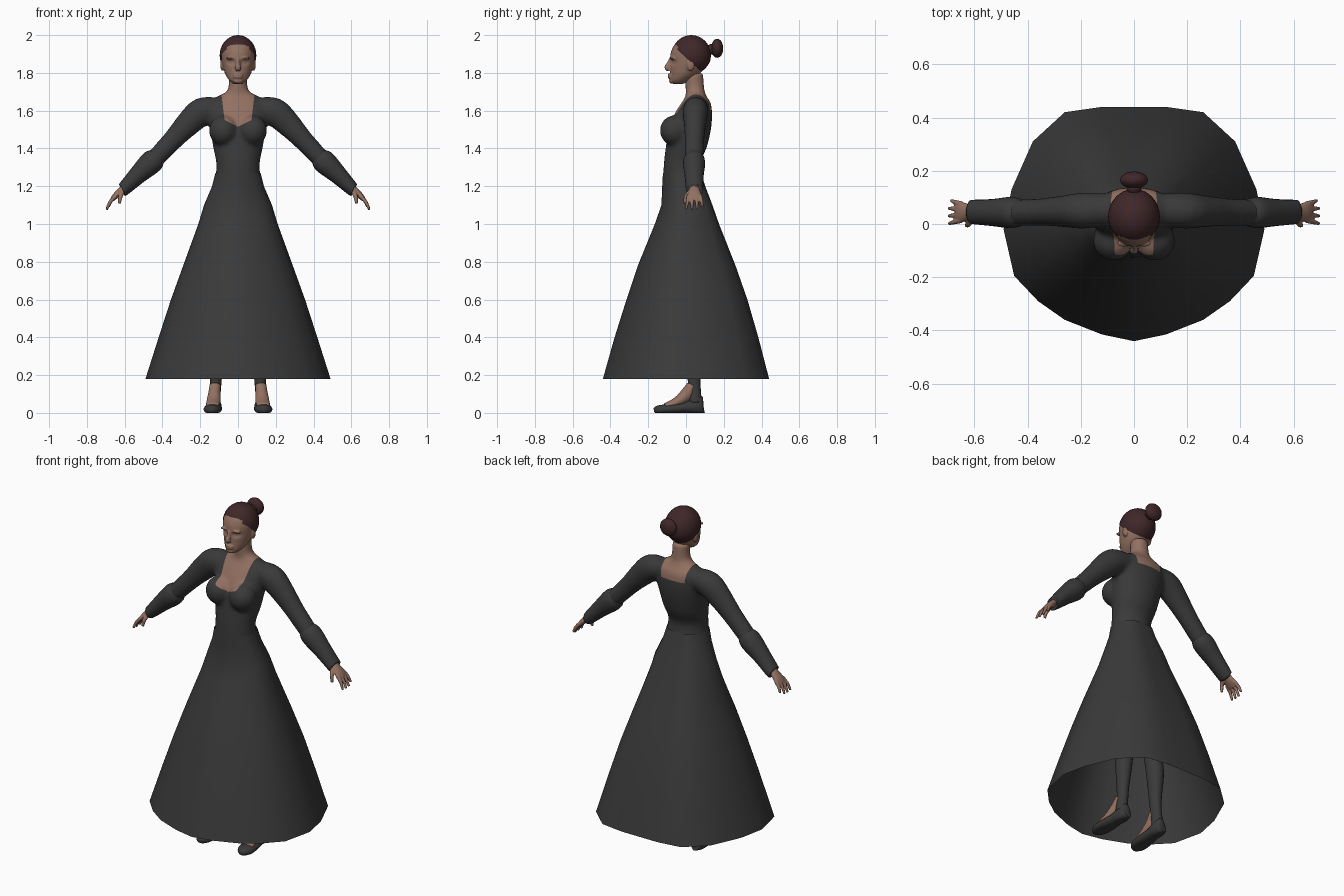
import bpy, bmesh, math
from mathutils import Vector, Matrix

cube = bpy.data.objects.get("Cube")
if cube:
    bpy.data.objects.remove(cube)


def material(name, colour):
    m = bpy.data.materials.new(name)
    m.use_nodes = True
    m.diffuse_color = (*colour, 1)
    m.node_tree.nodes["Principled BSDF"].inputs["Base Color"].default_value = (*colour, 1)
    return m


CLOTH = material("charcoal cloth", (0.042, 0.042, 0.042))
SKIN = material("skin", (0.29, 0.165, 0.12))
HAIR = material("dark brown hair", (0.05, 0.02, 0.022))
UP, BACK = Vector((0, 0, 1)), Vector((0, 1, 0))


def smooth_path(rows, steps):
    """Catmull-Rom interpolation of rows of numbers."""
    out = []
    for i in range(len(rows) - 1):
        a, b, c, d = (Vector(rows[min(max(i + k, 0), len(rows) - 1)]) for k in (-1, 0, 1, 2))
        for s in range(steps):
            t = s / steps
            out.append(b + (c - a) * t / 2 + (2 * a - 5 * b + 4 * c - d) * t * t / 2
                       + (3 * b - a - 3 * c + d) * t ** 3 / 2)
    return out + [Vector(rows[-1])]


def sweep(bm, rows, side=BACK, axis=None, seg=20, steps=4, caps=True):
    """Elliptical tube; each row is x, y, z, radius along side, radius across."""
    path = smooth_path(rows, steps)
    rings = []
    for i, p in enumerate(path):
        a, b = path[max(i - 1, 0)], path[min(i + 1, len(path) - 1)]
        t = (axis or Vector(b[:3]) - Vector(a[:3])).normalized()
        u = (side - t * side.dot(t)).normalized()
        v = t.cross(u)
        rings.append([bm.verts.new(Vector(p[:3]) + u * p[3] * math.cos(q) + v * p[4] * math.sin(q))
                      for q in (math.tau * k / seg for k in range(seg))])
    bridge(bm, rings)
    if caps:
        bm.faces.new(rings[0][::-1])
        bm.faces.new(rings[-1])


def bridge(bm, rings):
    for lo, hi in zip(rings, rings[1:]):
        for k in range(len(lo)):
            j = (k + 1) % len(lo)
            bm.faces.new((lo[k], lo[j], hi[j], hi[k]))


def ball(bm, centre, radii, tilt=0):
    m = Matrix.Translation(centre) @ Matrix.Rotation(tilt, 4, "X") @ Matrix.Diagonal((*radii, 1))
    bmesh.ops.create_uvsphere(bm, u_segments=32, v_segments=20, radius=1, matrix=m)


def finish(name, bm, mats, mirror=False):
    bmesh.ops.recalc_face_normals(bm, faces=bm.faces)
    me = bpy.data.meshes.new(name)
    for f in bm.faces:
        f.smooth = True
    bm.to_mesh(me)
    bm.free()
    for m in mats:
        me.materials.append(m)
    ob = bpy.data.objects.new(name, me)
    bpy.context.collection.objects.link(ob)
    if mirror:
        ob.modifiers.new("mirror", "MIRROR").use_mirror_merge = False
    return ob


def fuse(bm, voxel, rounds):
    """Merge overlapping closed parts into one smooth skin."""
    ob = finish("fusing", bm, [])
    r = ob.modifiers.new("remesh", "REMESH")
    r.mode, r.voxel_size = "VOXEL", voxel
    s = ob.modifiers.new("smooth", "SMOOTH")
    s.factor, s.iterations = 0.5, rounds
    out = bmesh.new()
    out.from_object(ob, bpy.context.evaluated_depsgraph_get())
    me = ob.data
    bpy.data.objects.remove(ob)
    bpy.data.meshes.remove(me)
    return out


def cut(bm, point, normal, **kw):
    bmesh.ops.bisect_plane(bm, geom=bm.verts[:] + bm.edges[:] + bm.faces[:],
                           plane_co=point, plane_no=normal, **kw)


# Bodice: torso, bust, neck and upper sleeves in one skin
bm = bmesh.new()
torso = [(1.17, -.01, .112, .135), (1.23, -.018, .104, .122), (1.32, -.022, .095, .115),
         (1.4, 0, .108, .13), (1.5, .02, .112, .148), (1.58, .038, .1, .165),
         (1.64, .053, .078, .16), (1.675, .053, .056, .11), (1.71, .048, .05, .055),
         (1.8, .042, .049, .049)]
sweep(bm, [(0, y, z, a, b) for z, y, a, b in torso], axis=UP, seg=40)
for s in (1, -1):
    ball(bm, (s * .078, -.062, 1.495), (.076, .076, .08))
    sweep(bm, [(s * .1, .055, 1.615, .06, .055), (s * .19, .05, 1.595, .068, .075),
               (s * .26, .048, 1.535, .06, .068), (s * .34, .045, 1.45, .052, .055),
               (s * .42, .043, 1.365, .05, .05), (s * .48, .043, 1.305, .045, .045)])
bm = fuse(bm, .011, 6)
for s in (1, -1):
    cut(bm, (s * .07, 0, 1.54), (s, 0, -.12))
    cut(bm, (0, 0, 1.515), (-s * .5, 0, 1))
cut(bm, (0, 0, 1.6), UP)
cut(bm, (0, .05, 0), BACK)
for f in bm.faces:
    c = f.calc_center_median()
    low = 1.515 + .5 * abs(c.x) if c.y < .05 else 1.6
    f.material_index = int(c.z > low and abs(c.x) < .07 + .12 * (c.z - 1.54))
finish("bodice", bm, [CLOTH, SKIN])

# Skirt: open cone whose hem is a faceted oval
half_hem = [(0, -.44), (.12, -.415), (.26, -.36), (.36, -.29), (.45, -.195), (.49, -.02),
            (.46, .13), (.38, .31), (.26, .42), (.12, .44), (0, .44)]
hem = half_hem + [(-x, y) for x, y in half_hem[-2:0:-1]]
drop = [(.18, .49, -.44, .44), (.4, .42, -.378, .383), (.6, .355, -.315, .325),
        (.78, .29, -.255, .262), (1, .21, -.165, .175), (1.1, .18, -.13, .14),
        (1.2, .137, -.126, .102), (1.27, .12, -.122, .08)]
bm = bmesh.new()
bridge(bm, [[bm.verts.new((x * w / .49, (f + b) / 2 + y * (b - f) / .88, z)) for x, y in hem]
            for z, w, f, b in drop])
finish("skirt", bm, [CLOTH])

# Flared lower sleeves
bm = bmesh.new()
sweep(bm, [(.425, .043, 1.36, .046, .046), (.445, .043, 1.34, .056, .06),
           (.475, .043, 1.312, .058, .06), (.53, .043, 1.26, .051, .049),
           (.6, .045, 1.19, .046, .037), (.612, .045, 1.18, .044, .034)])
finish("lower_sleeves", bm, [CLOTH], True)

# Hands with four fingers and a thumb
bm = bmesh.new()
sweep(bm, [(.58, .045, 1.21, .026, .022), (.615, .045, 1.18, .028, .02),
           (.645, .045, 1.152, .038, .017), (.665, .045, 1.13, .036, .012)])
for k in range(4):
    y, reach = .013 + .021 * k, (.96, 1, .97, .8)[k]
    spread = (k - 1.5) * .008
    sweep(bm, [(.648, y, 1.148, .01, .011), (.648 + .03 * reach, y + spread / 2, 1.148 - .033 * reach, .009, .01),
               (.648 + .048 * reach, y + spread, 1.148 - .073 * reach, .006, .007)], seg=10)
sweep(bm, [(.61, .025, 1.175, .013, .013), (.622, 0, 1.145, .011, .012),
           (.628, -.006, 1.108, .007, .008)], seg=10)
finish("hands", fuse(bm, .0045, 2), [SKIN], True)

# Head: skull and jaw loft with nose, lips, brow and ears
bm = bmesh.new()
skull = [(1.742, -.07, -.015, .025), (1.76, -.085, .02, .046), (1.79, -.084, .065, .066),
         (1.83, -.083, .1, .079), (1.87, -.084, .12, .086), (1.91, -.08, .125, .088),
         (1.95, -.06, .115, .08), (1.98, -.02, .08, .045)]
sweep(bm, [(0, (f + b) / 2, z, (b - f) / 2, w) for z, f, b, w in skull], axis=UP, seg=36)
sweep(bm, [(0, -.075, 1.878, .012, .01), (0, -.088, 1.85, .014, .011),
           (0, -.1, 1.828, .015, .016), (0, -.09, 1.815, .01, .014)], seg=14)
for z in (1.79, 1.778):
    ball(bm, (0, -.083, z), (.027, .014, .0075))
ball(bm, (0, -.074, 1.757), (.025, .016, .014))
for s in (1, -1):
    ball(bm, (s * .037, -.073, 1.878), (.028, .013, .008))
    ball(bm, (s * .082, .025, 1.842), (.012, .02, .032))
bm = fuse(bm, .005, 3)
for v in bm.verts:
    # Eye sockets, with the eyelids bulging inside them
    if v.co.y < -.03:
        d = Vector((abs(v.co.x) - .036, (v.co.z - 1.857) * 1.5))
        v.co.y += .014 * math.exp(-d.length_squared / .0004) - .007 * math.exp(-d.length_squared / .0001)
finish("head", bm, [SKIN])

# Swept-back hair with a slanted hairline, and a bun
bm = bmesh.new()
ball(bm, (0, .028, 1.893), (.097, .104, .107))
for v in bm.verts:
    if v.co.z < 1.86:
        v.co.y -= (1.86 - v.co.z) * .15
cut(bm, (0, .02, 1.862), (0, .92, 1), clear_inner=True)
finish("hair", bm, [HAIR])
bm = bmesh.new()
ball(bm, (0, .165, 1.93), (.052, .032, .05))
ball(bm, (0, .135, 1.925), (.028, .025, .028))
finish("hair_bun", bm, [HAIR])

# Legs in dark stockings
bm = bmesh.new()
sweep(bm, [(.13, .05, .05, .034, .034), (.12, .045, .13, .033, .03), (.115, .043, .22, .037, .033),
           (.11, .045, .4, .052, .048), (.1, .025, .56, .05, .047), (.09, .01, .8, .07, .065),
           (.08, 0, 1.05, .08, .07)])
finish("legs", bm, [CLOTH], True)

# Bare insteps
bm = bmesh.new()
sweep(bm, [(.121, .03, .148, .026, .029), (.125, .005, .1, .035, .033),
           (.13, -.045, .06, .026, .037), (.136, -.11, .036, .015, .034)], side=UP)
finish("insteps", bm, [SKIN], True)

# Low flat shoes
bm = bmesh.new()
sweep(bm, [(.124, .092, .05, .03, .012), (.124, .082, .048, .05, .03), (.126, .05, .035, .045, .039),
           (.128, 0, .028, .03, .042), (.132, -.06, .022, .028, .048), (.136, -.12, .018, .026, .046),
           (.138, -.155, .016, .021, .03), (.138, -.17, .014, .01, .01)], side=UP)
for v in bm.verts:
    v.co.z = max(v.co.z, 0)
finish("shoes", bm, [CLOTH], True)
